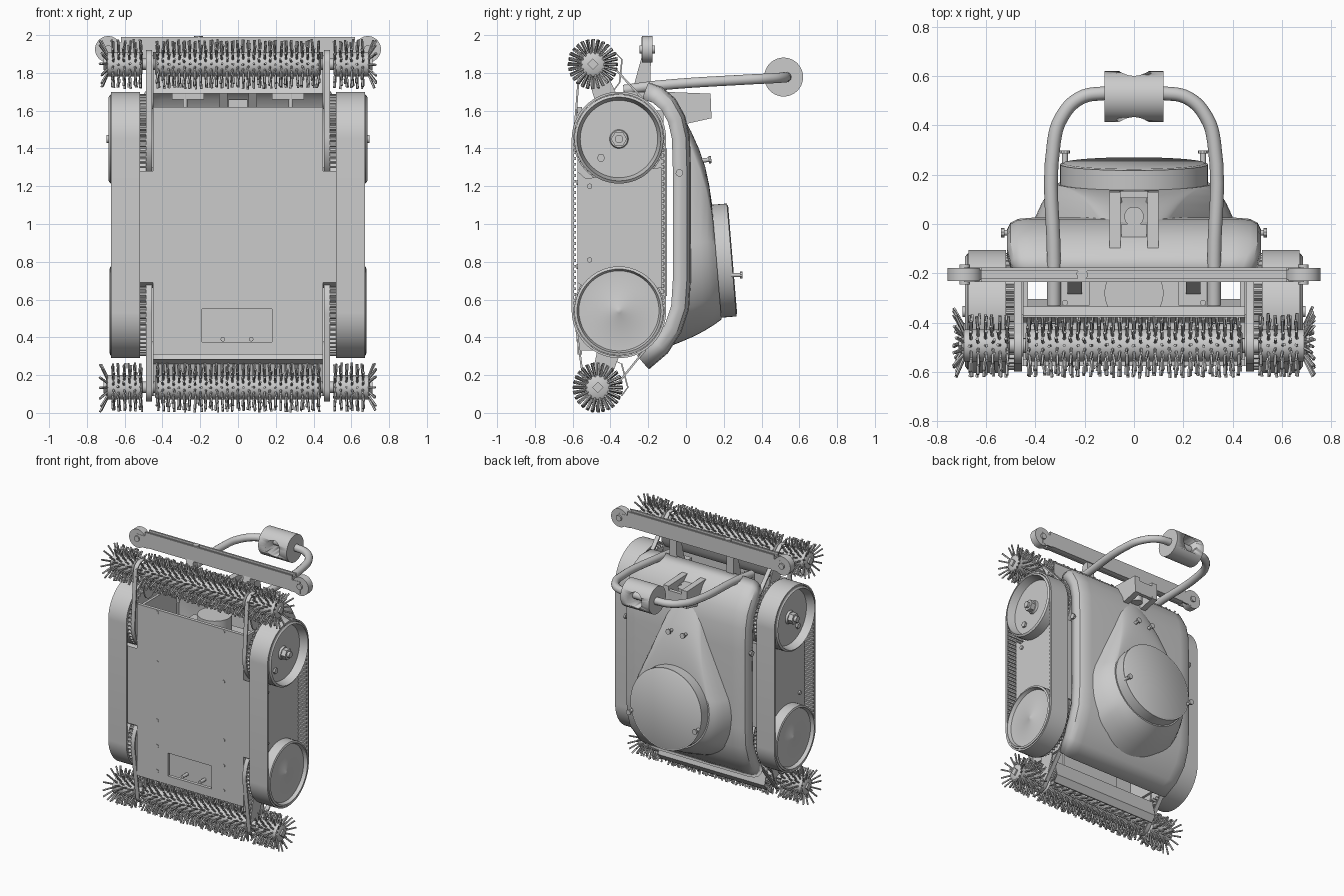
import bpy, bmesh, math, random
from mathutils import Vector as V

if "Cube" in bpy.data.objects:
    bpy.data.objects.remove(bpy.data.objects["Cube"])

random.seed(4)
TAU = math.tau
WHEELS = [(-.355, .54), (-.355, 1.45)]
BRUSHES = [(-.467, .135), (-.493, 1.846)]


def finish(name, bm, mirror=False, angle=.6):
    bmesh.ops.recalc_face_normals(bm, faces=bm.faces)
    me = bpy.data.meshes.new(name)
    bm.to_mesh(me)
    bm.free()
    me.shade_smooth()
    me.set_sharp_from_angle(angle=angle)
    ob = bpy.data.objects.new(name, me)
    bpy.context.collection.objects.link(ob)
    if mirror:
        ob.modifiers.new("mirror", 'MIRROR').use_mirror_merge = False
    return ob


def loft(bm, rings, caps=True, closed=True):
    vs = [[bm.verts.new(p) for p in r] for r in rings]
    n = len(vs[0])
    for a, b in zip(vs, vs[1:]):
        for i in range(n if closed else n - 1):
            j = (i + 1) % n
            bm.faces.new((a[i], a[j], b[j], b[i]))
    if caps:
        bm.faces.new(vs[0])
        bm.faces.new(vs[-1])


def rod(bm, p, q, r, n=12, r2=None):
    p, q = V(p), V(q)
    d = (q - p).normalized()
    u = d.orthogonal().normalized()
    w = d.cross(u)
    loft(bm, [[c + s * (u * math.cos(TAU * k / n) + w * math.sin(TAU * k / n)) for k in range(n)]
              for c, s in ((p, r), (q, r2 or r))])


def box(bm, lo, hi):
    loft(bm, [[(x, lo[1], lo[2]), (x, hi[1], lo[2]), (x, hi[1], hi[2]), (x, lo[1], hi[2])]
              for x in (lo[0], hi[0])])


def prism_x(bm, pts, a, b):
    loft(bm, [[(x, y, z) for y, z in pts] for x in (a, b)])


def lathe_x(bm, c, prof, n=48):
    loft(bm, [[(x, c[0] + r * math.cos(TAU * k / n), c[1] + r * math.sin(TAU * k / n))
               for k in range(n)] for x, r in prof])


def hull(c1, r1, c2, r2, n=64):
    # outline wrapped round two circles
    out = []
    for k in range(n):
        d = (math.cos(TAU * (k + .5) / n), math.sin(TAU * (k + .5) / n))
        c, r = max(((c1, r1), (c2, r2)), key=lambda t: t[0][0] * d[0] + t[0][1] * d[1] + t[1])
        out.append((c[0] + r * d[0], c[1] + r * d[1]))
    return out


def band_x(bm, outer, inner, a, b):
    loft(bm, [[(x, *p) for p in loop] for x, loop in
              ((a, inner), (a, outer), (b, outer), (b, inner), (a, inner))], caps=False)


# front plate, wider between the wheels, with a window
bm = bmesh.new()
half = [(.45, .31), (.45, .72), (.53, .72), (.53, 1.23), (.45, 1.23), (.45, 1.62)]
outline = half + [(-x, z) for x, z in reversed(half)]
loft(bm, [[(x, y, z) for x, z in outline] for y in (-.575, -.55)])
plate = finish("front_plate", bm)
bm = bmesh.new()
box(bm, (-.19, -.7, .375), (.18, -.5, .55))
cut = finish("window_cutter", bm)
cut.hide_render = True
cut.hide_viewport = True
m = plate.modifiers.new("window", 'BOOLEAN')
m.operation, m.object = 'DIFFERENCE', cut

# inside of window, inner motor unit
bm = bmesh.new()
box(bm, (-.24, -.50, .34), (.24, -.48, .60))
box(bm, (-.30, -.46, .62), (.30, -.10, 1.40))
rod(bm, (0, -.28, 1.40), (0, -.28, 1.55), .12, 32)
for x in (-.08, .07):
    rod(bm, (x, -.56, .39), (x, -.5, .39), .012)
finish("inner_unit", bm)

# plate screws
bm = bmesh.new()
for z in (.39, .58, .775, 1.22, 1.6):
    rod(bm, (.28, -.579, z), (.28, -.55, z), .013)
finish("plate_screws", bm, True)

# body side walls and track side panels
bm = bmesh.new()
box(bm, (.43, -.56, .33), (.45, -.12, 1.60))
prism_x(bm, [(-.575, .69), (-.53, .66), (-.13, .66), (-.13, 1.30), (-.53, 1.24), (-.575, 1.28)], .45, .60)
for z in (.81, 1.2):
    rod(bm, (.60, -.51, z), (.612, -.51, z), .014)
finish("side_walls", bm, True)

# tracks with inner teeth
bm = bmesh.new()
a, b = WHEELS
band_x(bm, hull(a, .25, b, .25, 96), hull(a, .238, b, .238, 96), .52, .672)
for k in range(30):
    z = .56 + k * .03
    for y in (-.593, -.127):
        box(bm, (.53, y - .004, z), (.665, y + .010 if y < -.3 else y + .012, z + .014))
finish("tracks", bm, True)

# wheels
bm = bmesh.new()
lathe_x(bm, WHEELS[0], [(.52, .236), (.675, .236), (.68, .222), (.655, .212), (.655, .02), (.66, .012)])
lathe_x(bm, WHEELS[1], [(.52, .236), (.675, .236), (.685, .222), (.625, .205), (.625, .05), (.64, .045)])
lathe_x(bm, WHEELS[1], [(.62, .042), (.675, .042)], 6)
lathe_x(bm, WHEELS[1], [(.67, .022), (.695, .022)], 16)
lathe_x(bm, (-.45, 1.35), [(.62, .022), (.64, .022)], 6)
finish("track_wheels", bm, True)

# toothed drive gears on the inner side of each wheel
bm = bmesh.new()
for y, z in WHEELS:
    pts = []
    for k in range(192):
        r = .238 if k % 4 < 2 else .222
        pts.append((y + r * math.cos(TAU * k / 192), z + r * math.sin(TAU * k / 192)))
    prism_x(bm, pts, .487, .522)
finish("drive_gears", bm, True, .3)

# belts and arms from the wheels to the brushes
bm = bmesh.new()
for w, c in zip(WHEELS, BRUSHES):
    band_x(bm, hull(w, .243, c, .075), hull(w, .232, c, .065), .455, .487)
    prism_x(bm, hull(((w[0] + c[0]) / 2, w[1] * .45 + c[1] * .55), .06, c, .045, 32), .448, .458)
finish("brush_belts", bm, True)

# rotating brushes: shaft, cores, bristles
for name, (cy, cz) in zip(("lower_brush", "upper_brush"), BRUSHES):
    bm = bmesh.new()
    lathe_x(bm, (cy, cz), [(-.69, .03), (.69, .03)], 16)
    for x0, x1 in ((-.70, -.505), (-.44, .44), (.505, .70)):
        lathe_x(bm, (cy, cz), [(x0, .05), (x0 + .01, .065), (x1 - .01, .065), (x1, .05)], 28)
    for s in (-1, 1):
        lathe_x(bm, (cy, cz), [(s * .69, .03), (s * .712, .03)], 4)
    for x0, x1, step in ((-.69, -.515, .029), (-.425, .425, .0285), (.515, .69, .029)):
        rows = round((x1 - x0) / step)
        for i in range(rows + 1):
            x = x0 + (x1 - x0) * i / rows
            edge = (abs(x) > .68) * math.copysign(1, x)
            for k in range(14):
                t = TAU * (k + .5 * (i % 2) + random.uniform(-.08, .08)) / 14
                d = V((0, math.cos(t), math.sin(t)))
                c = V((x, cy, cz))
                lean = V((edge * .035 + random.uniform(-.008, .008), 0, 0))
                rod(bm, c + d * .055, c + d * random.uniform(.122, .134) + lean, .0065, 5)
    finish(name, bm)

# curved guards behind the brushes
bm = bmesh.new()
for prof in ([(-.40, 1.69), (-.355, 1.75), (-.343, 1.87), (-.38, 1.91)],
             [(-.40, .285), (-.345, .26), (-.312, .135), (-.345, .09)]):
    loop = prof + [(y + .008, z) for y, z in reversed(prof)]
    prism_x(bm, loop, -.45, .45)
finish("brush_guards", bm)

# curved shell with rounded sides
prof = [(-.20, 1.745), (-.13, 1.72), (-.06, 1.66), (-.01, 1.57), (.015, 1.46), (.02, 1.3),
        (.02, .7), (.01, .55), (-.03, .43), (-.10, .32), (-.20, .235)]
sect = [(1, .09), (1, .045), (.975, .02), (.92, .005), (.8, 0)]
sect = [(-x, d) for x, d in sect] + sect[::-1]
bm = bmesh.new()
rows = []
for i, p in enumerate(prof):
    q0, q1 = prof[max(i - 1, 0)], prof[min(i + 1, len(prof) - 1)]
    t = V((q1[0] - q0[0], q1[1] - q0[1])).normalized()
    w = .47 if i in (0, 10) else .495 if i in (1, 9) else .51
    rows.append([(x * w, p[0] + t[1] * d, p[1] - t[0] * d) for x, d in sect])
loft(bm, rows, caps=False, closed=False)
shell = finish("shell", bm)
m = shell.modifiers.new("thickness", 'SOLIDIFY')
m.thickness, m.offset = .012, 0

# teardrop hump rising to the tilted round cap
ax, up = V((0, .9965, .083)), V((0, -.083, .9965))
cap = V((0, .247, .81))
base = hull((0, .76), .42, (0, 1.45), .13)
rings = []
for t in (0, .2, .4, .6, .8, 1):
    ring = []
    for k, (x, z) in enumerate(base):
        an = TAU * (k + .5) / 64
        p = V((x, -.02 - max(0, .5 - z) * .6, z))
        q = cap - ax * .085 + .31 * (V((math.cos(an), 0, 0)) + up * math.sin(an))
        ring.append(p.lerp(q, t) + V((0, .03 * math.sin(math.pi * t), 0)))
    rings.append(ring)
bm = bmesh.new()
loft(bm, rings)
finish("hump", bm)
bm = bmesh.new()
rod(bm, cap - ax * .10, cap - ax * .005, .30, 64)
rod(bm, cap - ax * .01, cap, .30, 64, .285)
finish("round_cap", bm)

# shell knobs
bm = bmesh.new()
for p, q in (((.28, .24, .73), (.28, .285, .73)), ((.06, .03, 1.33), (.06, .12, 1.34)),
             ((.49, -.035, 1.27), (.525, -.035, 1.27))):
    p, q = V(p), V(q)
    rod(bm, p, q, .012)
    rod(bm, q, q + (q - p).normalized() * .014, .02, 10)
finish("shell_knobs", bm, True)

# U-shaped outlet on the shell top
bm = bmesh.new()
side = [(-.12, 1.70), (.13, 1.69), (.135, 1.56), (.0, 1.53), (-.05, 1.60)]
for s in (-1, 1):
    prism_x(bm, side, s * .055, s * .10)
box(bm, (-.06, .105, 1.56), (.06, .133, 1.66))
rod(bm, (0, .03, 1.55), (0, .03, 1.66), .04, 20)
box(bm, (-.05, -.1, 1.6), (.05, .0, 1.66))
finish("top_outlet", bm)

# bumper bar with end wheels and support brackets
bm = bmesh.new()
box(bm, (-.62, -.235, 1.875), (.62, -.222, 1.99))
box(bm, (-.62, -.19, 1.875), (.62, -.177, 1.99))
box(bm, (-.62, -.23, 1.88), (.62, -.18, 1.975))
rod(bm, (-.21, -.205, 1.97), (-.21, -.205, 1.995), .025, 6)
finish("bumper_bar", bm)
bm = bmesh.new()
box(bm, (.60, -.235, 1.87), (.69, -.225, 1.96))
box(bm, (.60, -.187, 1.87), (.69, -.177, 1.96))
rod(bm, (.687, -.232, 1.925), (.687, -.178, 1.925), .07, 32)
rod(bm, (.687, -.245, 1.925), (.687, -.165, 1.925), .022, 12)
finish("bumper_wheels", bm, True)
bm = bmesh.new()
prism_x(bm, [(-.29, 1.68), (-.19, 1.70), (-.185, 1.90), (-.23, 1.90), (-.25, 1.83)], .21, .27)
rod(bm, (.28, -.32, 1.58), (.28, -.32, 1.72), .012)
box(bm, (.18, -.33, 1.66), (.35, -.18, 1.70))
finish("bar_brackets", bm, True)

# bent tube handle
pts = [(.325, -.33, 1.71), (.325, -.15, 1.733), (.325, .33, 1.765), (.295, .43, 1.77),
       (.22, .51, 1.775), (.12, .53, 1.778)]
path = pts + [(-x, y, z) for x, y, z in reversed(pts)]
cu = bpy.data.curves.new("handle", 'CURVE')
cu.dimensions, cu.bevel_depth, cu.bevel_resolution, cu.use_fill_caps = '3D', .028, 3, True
cu.resolution_u = 6
sp = cu.splines.new('BEZIER')
sp.bezier_points.add(len(path) - 1)
for bp, p in zip(sp.bezier_points, path):
    bp.co = p
    bp.handle_left_type = bp.handle_right_type = 'AUTO'
bpy.context.collection.objects.link(bpy.data.objects.new("handle", cu))

# handle float with a cross hole
bm = bmesh.new()
lathe_x(bm, (.517, 1.778), [(-.12, .103), (.12, .103)], 40)
grip = finish("handle_float", bm)
bm = bmesh.new()
rod(bm, (0, .3, 1.778), (0, .8, 1.778), .06, 28)
cut = finish("float_cutter", bm)
cut.hide_render = True
cut.hide_viewport = True
m = grip.modifiers.new("hole", 'BOOLEAN')
m.operation, m.object = 'DIFFERENCE', cut
